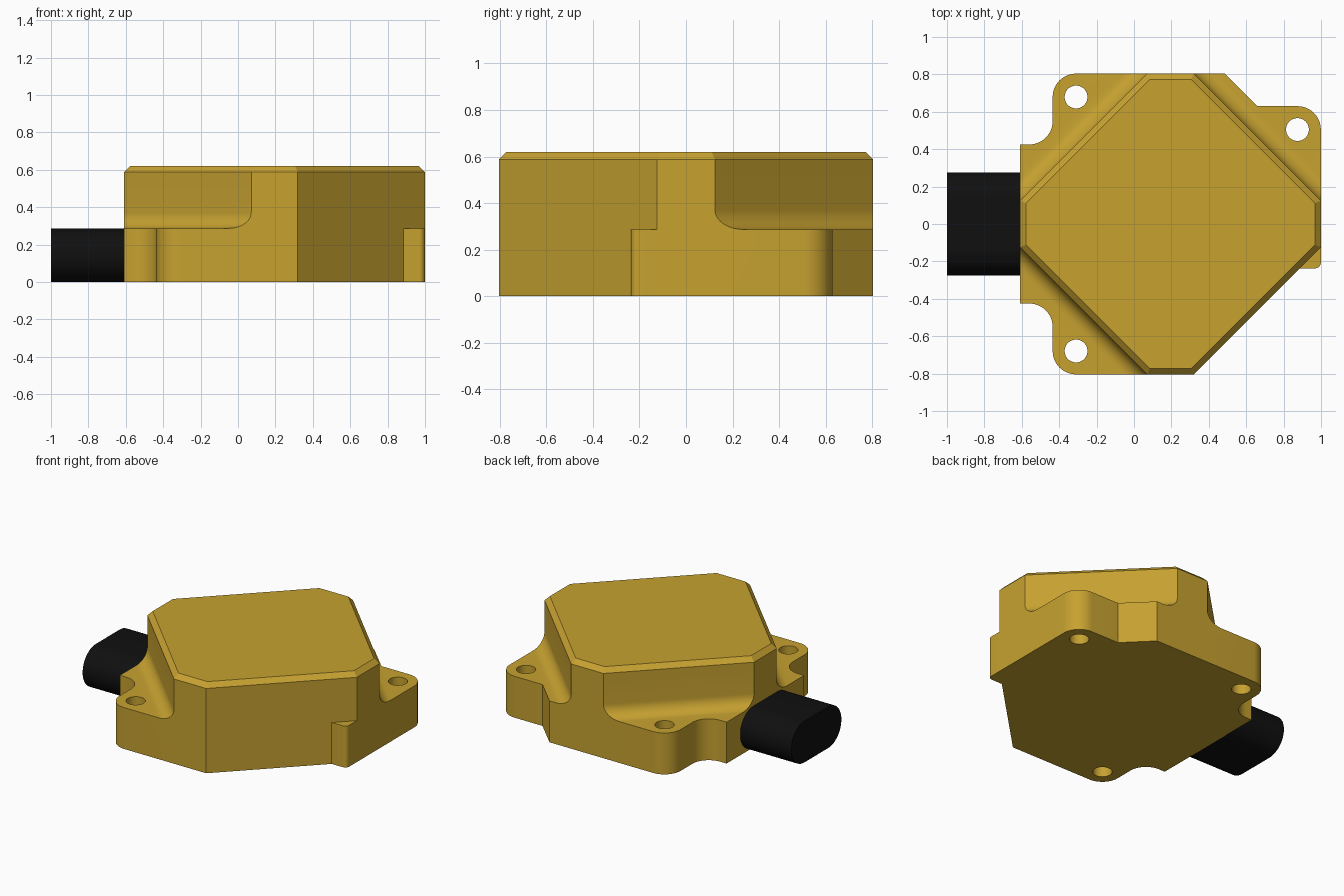
import bpy, bmesh
from math import sin, cos, pi, sqrt, radians
from mathutils import Vector

cube = bpy.data.objects.get("Cube")
if cube:
    bpy.data.objects.remove(cube, do_unlink=True)

CX = 0.195       # centre of the housing in x
A = 0.804        # half width of the housing
S = 0.928        # reach of its diagonal faces
FLANGE = 0.287
TOP = 0.62
CHAMFER = 0.032
R = 0.085        # fillet between flange and housing


def material(name, colour, rough):
    m = bpy.data.materials.new(name)
    m.use_nodes = True
    m.diffuse_color = (*colour, 1)
    bsdf = m.node_tree.nodes["Principled BSDF"]
    bsdf.inputs["Base Color"].default_value = (*colour, 1)
    bsdf.inputs["Roughness"].default_value = rough
    return m


YELLOW = material("ochre yellow", (0.57, 0.36, 0.03), 0.5)
BLACK = material("black plastic", (0.005, 0.005, 0.005), 0.5)


def loft(name, rings, mat):
    """Closed solid through rings of equal length."""
    bm = bmesh.new()
    loops = [[bm.verts.new(p) for p in ring] for ring in rings]
    for lo, hi in zip(loops, loops[1:]):
        for i in range(len(lo)):
            j = (i + 1) % len(lo)
            bm.faces.new((lo[i], lo[j], hi[j], hi[i]))
    bm.faces.new(loops[0][::-1])
    bm.faces.new(loops[-1])
    bmesh.ops.recalc_face_normals(bm, faces=bm.faces)
    mesh = bpy.data.meshes.new(name)
    bm.to_mesh(mesh)
    bm.free()
    mesh.materials.append(mat)
    ob = bpy.data.objects.new(name, mesh)
    bpy.context.collection.objects.link(ob)
    return ob


def at_z(points, z):
    return [(x, y, z) for x, y in points]


def arc(cx, cy, r, a0, a1, n=12):
    angles = [radians(a0 + (a1 - a0) * i / n) for i in range(n + 1)]
    return [(cx + r * cos(a), cy + r * sin(a)) for a in angles]


def boolean(target, tool, operation):
    mod = target.modifiers.new(operation, 'BOOLEAN')
    mod.operation = operation
    mod.solver = 'EXACT'
    mod.object = tool
    bpy.context.view_layer.objects.active = target
    bpy.ops.object.modifier_apply(modifier=mod.name)
    bpy.data.objects.remove(tool, do_unlink=True)


def smooth(ob):
    bpy.ops.object.select_all(action='DESELECT')
    ob.select_set(True)
    bpy.context.view_layer.objects.active = ob
    bpy.ops.object.shade_smooth_by_angle(angle=radians(30))


# Housing: chamfered octagon
def octagon(inset):
    a = A - inset
    b = S - inset * sqrt(2) - a
    quarter = [(a, b), (b, a)]
    pts = []
    for k in range(4):
        for x, y in quarter:
            for _ in range(k):
                x, y = -y, x
            pts.append((CX + x, y))
    return pts


housing = loft("sensor_housing", [
    at_z(octagon(0), 0),
    at_z(octagon(0), TOP - CHAMFER),
    at_z(octagon(CHAMFER), TOP)], YELLOW)

# Mounting flange with rounded ears
left, right = CX - A, CX + A
EAR = 0.125
ear_x, ear_y = -0.31, A - EAR
neck_x, neck_y = ear_x - 2 * EAR, 0.55
lug = (right - EAR, 0.505)
outline = [(left, neck_y - EAR - 0.001), (left, EAR - neck_y)]
outline += arc(neck_x, -neck_y, EAR, 90, 0)
outline += arc(ear_x, -ear_y, EAR, 180, 270)
outline += [(CX + S - A, -A), (0.885, 0.885 - CX - S)]
outline += arc(right - 0.03, -0.207, 0.03, -90, 0, 6)
outline += arc(*lug, EAR, 0, 90)
outline += [(0.66, 0.63), (0.485, A)]
outline += arc(ear_x, ear_y, EAR, 90, 180)
outline += arc(neck_x, neck_y, EAR, 0, -90)
flange = loft("mounting_flange", [at_z(outline, 0), at_z(outline, FLANGE)], YELLOW)
boolean(housing, flange, 'UNION')

# Concave fillets where the flange meets the diagonal walls
profile = [(R - R * cos(a), FLANGE + R - R * sin(a))
           for a in [pi / 2 * i / 10 for i in range(11)]]
profile += [(R, FLANGE - 0.02), (-0.02, FLANGE - 0.02), (-0.02, FLANGE + R)]
for sx, sy in ((-1, -1), (-1, 1), (1, 1)):
    ends = [[], []]
    for d, z in profile:
        reach = S - A + d * sqrt(2)
        ends[0].append((CX + sx * reach, sy * A, z))
        ends[1].append((CX + sx * A, sy * reach, z))
    boolean(housing, loft("wall_fillet", ends, YELLOW), 'UNION')

# Screw holes
for x, y in ((ear_x, ear_y), (ear_x, -ear_y), lug):
    ring = arc(x, y, 0.061, 0, 352.5, 47)
    cutter = loft("hole_cutter", [at_z(ring, -0.1), at_z(ring, FLANGE + 0.1)], YELLOW)
    cutter.hide_render = True
    boolean(housing, cutter, 'DIFFERENCE')
smooth(housing)

# Connector: stadium section running out to the right-hand end
r = FLANGE / 2
section = arc(0.275 - r, r, r, -90, 90, 24) + arc(r - 0.275, r, r, 90, 270, 24)
connector = loft("connector", [[(x, y, z) for y, z in section]
                               for x in (-1, left)], BLACK)
smooth(connector)
